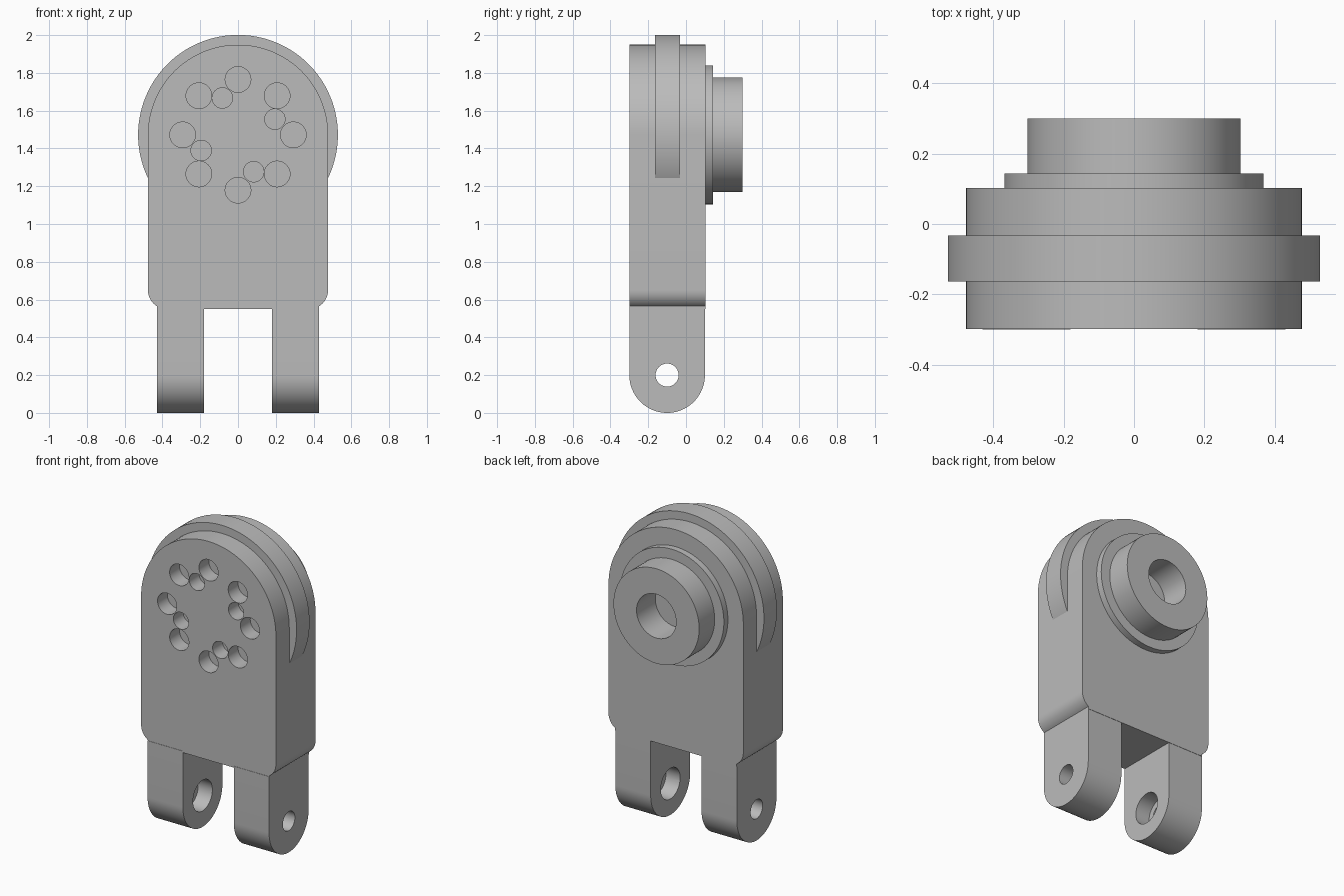
import bpy, bmesh
from math import sin, cos, pi, radians
from mathutils import Vector, Matrix

cube = bpy.data.objects.get("Cube")
if cube:
    bpy.data.objects.remove(cube, do_unlink=True)

grey = bpy.data.materials.new("plain_grey")
grey.use_nodes = True
grey.diffuse_color = (0.5, 0.5, 0.5, 1)
grey.node_tree.nodes["Principled BSDF"].inputs["Base Color"].default_value = (0.5, 0.5, 0.5, 1)

AXIS_Z = 1.472   # height of the joint axis
PIN = Vector((0, -0.1, 0.2))   # fork pin centre


def finish(name, bm):
    bmesh.ops.recalc_face_normals(bm, faces=bm.faces)
    mesh = bpy.data.meshes.new(name)
    bm.to_mesh(mesh)
    bm.free()
    mesh.materials.append(grey)
    ob = bpy.data.objects.new(name, mesh)
    bpy.context.collection.objects.link(ob)
    return ob


def prism(name, points, offset):
    """Extrude a closed outline of 3D points."""
    bm = bmesh.new()
    face = bm.faces.new([bm.verts.new(p) for p in points])
    new = bmesh.ops.extrude_face_region(bm, geom=[face])["geom"]
    bmesh.ops.translate(bm, vec=offset, verts=[v for v in new if isinstance(v, bmesh.types.BMVert)])
    return finish(name, bm)


def arc(cx, cy, rx, ry, start, end, steps):
    angles = [radians(start + (end - start) * i / steps) for i in range(steps + 1)]
    return [(cx + rx * cos(a), cy + ry * sin(a)) for a in angles]


def lathe(name, profile, steps=96):
    """Turn a (radius, y) profile about the joint axis."""
    bm = bmesh.new()
    verts = [bm.verts.new((r, y, AXIS_Z)) for r, y in profile]
    edges = [bm.edges.new(pair) for pair in zip(verts, verts[1:])]
    bmesh.ops.spin(bm, geom=verts + edges, cent=(0, 0, AXIS_Z), axis=(0, 1, 0),
                   angle=2 * pi, steps=steps, use_merge=True)
    bmesh.ops.remove_doubles(bm, verts=bm.verts, dist=1e-5)
    return finish(name, bm)


def cut(target, name, rods):
    """Subtract rods given as (centre, radius, length, axis)."""
    bm = bmesh.new()
    for centre, radius, length, axis in rods:
        turn = Matrix.Rotation(pi / 2, 4, "X" if axis == "Y" else "Y")
        bmesh.ops.create_cone(bm, cap_ends=True, segments=40, radius1=radius, radius2=radius,
                              depth=length, matrix=Matrix.Translation(centre) @ turn)
    cutter = finish(name, bm)
    mod = target.modifiers.new("holes", "BOOLEAN")
    mod.object, mod.operation, mod.solver = cutter, "DIFFERENCE", "EXACT"
    bpy.context.view_layer.objects.active = target
    bpy.ops.object.modifier_apply(modifier=mod.name)
    bpy.data.objects.remove(cutter, do_unlink=True)


# Housing: round top, rounded lower corners
half = arc(0.377, 0.65, 0.1, 0.1, -58, 0, 10) + arc(0, AXIS_Z, 0.477, 0.477, 0, 90, 32)
half = [(0.43, 0.55)] + half
outline = half + [(-x, z) for x, z in reversed(half[:-1])]
housing = prism("housing", [(x, -0.298, z) for x, z in outline], (0, 0.4, 0))

# Ring of mounting holes and the smaller screw holes
rods = []
for count, ring, radius, first in ((8, 0.293, 0.068, 0), (4, 0.212, 0.054, 23)):
    for i in range(count):
        a = radians(first + 360 * i / count)
        rods.append((Vector((ring * cos(a), -0.298, AXIS_Z + ring * sin(a))), radius, 0.2, "Y"))
cut(housing, "hole_cutter", rods)

# Raised rim around the housing
rim = lathe("rim_disc", [(0, -0.163), (0.529, -0.163), (0.529, -0.032), (0, -0.032)])

# Rear flange and hollow boss
boss = lathe("rear_boss", [(0, 0.11), (0.14, 0.11), (0.14, 0.3), (0.303, 0.3), (0.303, 0.143),
                           (0.368, 0.143), (0.368, 0.09), (0, 0.09)])

# Fork arms with counterbored pin holes
parts = [housing, rim, boss]
for side, name in ((1, "left_fork_arm"), (-1, "right_fork_arm")):
    shape = arc(PIN.y, PIN.z, 0.2, 0.2, 180, 360, 40) + [(0.1, 0.56), (-0.3, 0.56)]
    arm = prism(name, [(side * 0.18, y, z) for y, z in shape], (side * 0.25, 0, 0))
    cut(arm, "pin_cutter", [(PIN + Vector((side * 0.3, 0, 0)), 0.061, 0.5, "X")])
    cut(arm, "recess_cutter", [(PIN + Vector((side * 0.18, 0, 0)), 0.098, 0.2, "X")])
    parts.append(arm)

# Smooth curves, keep edges crisp
bpy.ops.object.select_all(action="DESELECT")
for ob in parts:
    ob.select_set(True)
bpy.context.view_layer.objects.active = housing
bpy.ops.object.shade_smooth_by_angle(angle=radians(30))
